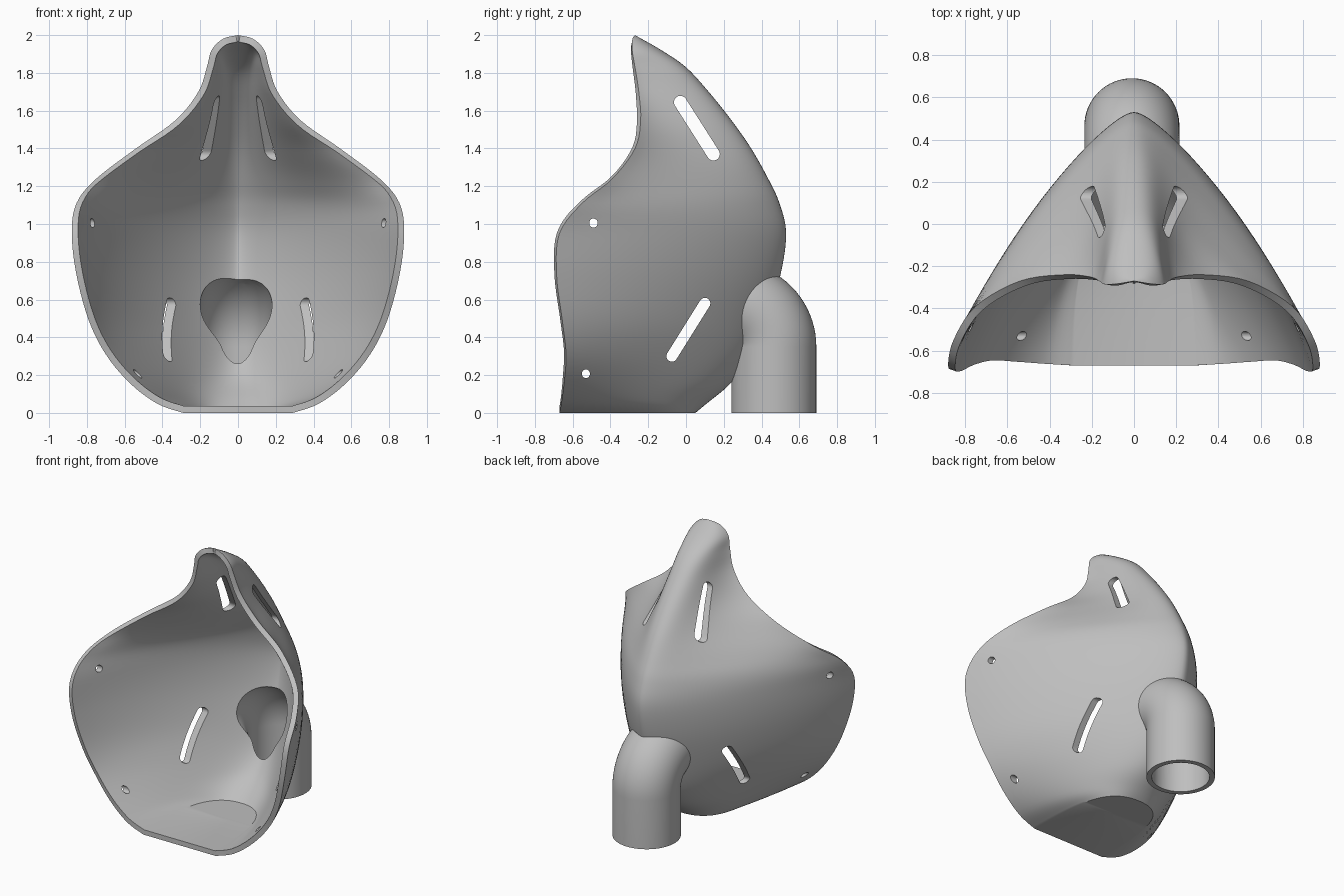
import bpy
import bmesh
from math import cos, sin, pi, radians
from mathutils import Vector

default = bpy.data.objects.get("Cube")
if default:
    bpy.data.objects.remove(default, do_unlink=True)

grey = bpy.data.materials.new("plain grey")
grey.use_nodes = True
COLOUR = (0.52, 0.52, 0.52, 1)
grey.diffuse_color = COLOUR
grey.node_tree.nodes["Principled BSDF"].inputs["Base Color"].default_value = COLOUR

# Horizontal sections: height, ridge y, ridge handle x,
# flank handle x and y, rim x and y
SECTIONS = [
    (0, .05, .26, .29, -.2, .29, -.67),
    (.05, .11, .25, .38, -.25, .43, -.66),
    (.16, .24, .22, .45, -.22, .575, -.645),
    (.31, .35, .18, .53, -.17, .7, -.635),
    (.49, .425, .15, .6, -.1, .79, -.655),
    (.73, .5, .13, .64, -.04, .855, -.685),
    (.95, .53, .12, .64, -.02, .88, -.67),
    (1.11, .495, .13, .56, 0, .855, -.55),
    (1.24, .435, .14, .4, 0, .75, -.39),
    (1.4, .345, .15, .23, -.03, .54, -.27),
    (1.55, .24, .15, .17, -.09, .33, -.24),
    (1.7, .12, .14, .14, -.13, .21, -.25),
    (1.83, 0, .13, .13, -.18, .165, -.27),
    (1.92, -.13, .1, .13, -.22, .14, -.285),
    (1.98, -.235, .05, .07, -.25, .08, -.283),
    (2, -.27, 0, 0, -.27, 0, -.27),
]
COLUMNS = 24
STEPS = 5


def finish(name, bm):
    """Turn a bmesh into a grey object."""
    mesh = bpy.data.meshes.new(name)
    bm.to_mesh(mesh)
    bm.free()
    mesh.materials.append(grey)
    obj = bpy.data.objects.new(name, mesh)
    bpy.context.collection.objects.link(obj)
    return obj


def apply_modifier(obj, kind, **settings):
    modifier = obj.modifiers.new(kind.lower(), kind)
    for key, value in settings.items():
        setattr(modifier, key, value)
    with bpy.context.temp_override(object=obj, active_object=obj):
        bpy.ops.object.modifier_apply(modifier=modifier.name)


def cut(obj, cutter):
    apply_modifier(obj, 'BOOLEAN', operation='DIFFERENCE', solver='EXACT', object=cutter)


def smooth_sections():
    """Catmull-Rom interpolation between the section rows."""
    rows = [Vector(s) for s in SECTIONS]
    padded = [rows[0]] + rows + [rows[-1]]
    result = []
    for p, q, r, s in zip(padded, padded[1:], padded[2:], padded[3:]):
        for k in range(STEPS):
            t = k / STEPS
            result.append(q + (r - p) * (t / 2)
                          + (p * 2 - q * 5 + r * 4 - s) * (t * t / 2)
                          + (q * 3 - p - r * 3 + s) * (t ** 3 / 2))
    return result + [rows[-1]]


def mask_skin(name, closed):
    """Loft the flared skin with its flat floor; closed adds a front cap."""
    bm = bmesh.new()
    grid = []
    for z, ridge, handle_x, flank_x, flank_y, rim_x, rim_y in smooth_sections():
        row = []
        for j in range(-COLUMNS, COLUMNS + 1):
            t = abs(j) / COLUMNS
            u = 1 - t
            a, b, c, d = u ** 3, 3 * u * u * t, 3 * u * t * t, t ** 3
            x = b * handle_x + c * flank_x + d * rim_x
            y = (a + b) * ridge + c * flank_y + d * rim_y
            row.append(bm.verts.new((x if j > 0 else -x, y, max(z, 0))))
        grid.append(row)
    for low, high in zip(grid, grid[1:]):
        for j in range(2 * COLUMNS):
            bm.faces.new((low[j], high[j], high[j + 1], low[j + 1]))
        if closed:
            bm.faces.new((low[0], low[-1], high[-1], high[0]))
    left, right = grid[0][COLUMNS::-1], grid[0][COLUMNS:]
    for k in range(COLUMNS):
        ring = [left[k], right[k], right[k + 1], left[k + 1]]
        bm.faces.new(ring[1:] if k == 0 else ring)
    bmesh.ops.remove_doubles(bm, verts=bm.verts, dist=0.0002)
    return finish(name, bm)


def loft_rings(name, rings):
    """Closed solid through equal rings of points."""
    bm = bmesh.new()
    loops = [[bm.verts.new(p) for p in ring] for ring in rings]
    for a, b in zip(loops, loops[1:]):
        for i in range(len(a)):
            k = (i + 1) % len(a)
            bm.faces.new((a[i], a[k], b[k], b[i]))
    bm.faces.new(loops[0])
    bm.faces.new(loops[-1])
    bmesh.ops.recalc_face_normals(bm, faces=bm.faces)
    return finish(name, bm)


def elbow(name, radius, bottom):
    """Upright pipe that bends forward into the mask."""
    bend, centre_y, centre_z, offset_x = .228, .237, .35, -.01
    stations = [(0, 0, bottom - centre_z)]
    stations += [(pi / 2 * k / 20, 0, 0) for k in range(21)]
    stations.append((pi / 2, -.12, 0))
    rings = []
    for angle, shift_y, shift_z in stations:
        ring = []
        for k in range(64):
            turn = 2 * pi * k / 64
            reach = bend + radius * cos(turn)
            ring.append((offset_x + radius * sin(turn),
                         centre_y + reach * cos(angle) + shift_y,
                         centre_z + reach * sin(angle) + shift_z))
        rings.append(ring)
    return loft_rings(name, rings)


def side_slot(name, start, end, radius):
    """Capsule in the side plane, running across the whole width."""
    start, end = Vector(start), Vector(end)
    axis = (end - start).normalized()
    across = Vector((-axis.y, axis.x))
    outline = []
    for centre, base in ((end, -pi / 2), (start, pi / 2)):
        for k in range(13):
            angle = base + pi * k / 12
            outline.append(centre + (axis * cos(angle) + across * sin(angle)) * radius)
    return loft_rings(name, [[(x, p.x, p.y) for p in outline] for x in (-1, 1)])


# Mask shell
shell = mask_skin("mask_shell", False)
apply_modifier(shell, 'SOLIDIFY', thickness=.036, offset=-1, use_even_offset=True)

# Breathing pipe, trimmed where it meets the mask
pipe = elbow("pipe_elbow", .225, 0)
bore = elbow("bore_cutter", .19, -.1)
cavity = mask_skin("cavity_cutter", True)
cut(pipe, bore)
cut(pipe, cavity)

# Strap slots and small rivet holes
cutters = [
    bore,
    side_slot("upper_slot_cutter", (-.03, 1.645), (.145, 1.37), .034),
    side_slot("lower_slot_cutter", (.1, .58), (-.075, .3), .029),
    side_slot("upper_hole_cutter", (-.49, 1.003), (-.49, 1.007), .022),
    side_slot("lower_hole_cutter", (-.53, .205), (-.53, .209), .021),
]
for cutter in cutters:
    cut(shell, cutter)
for cutter in cutters + [cavity]:
    bpy.data.objects.remove(cutter, do_unlink=True)

# Smooth shading with crisp edges
for obj in (shell, pipe):
    bpy.ops.object.select_all(action='DESELECT')
    obj.select_set(True)
    bpy.context.view_layer.objects.active = obj
    bpy.ops.object.shade_smooth_by_angle(angle=radians(35))
